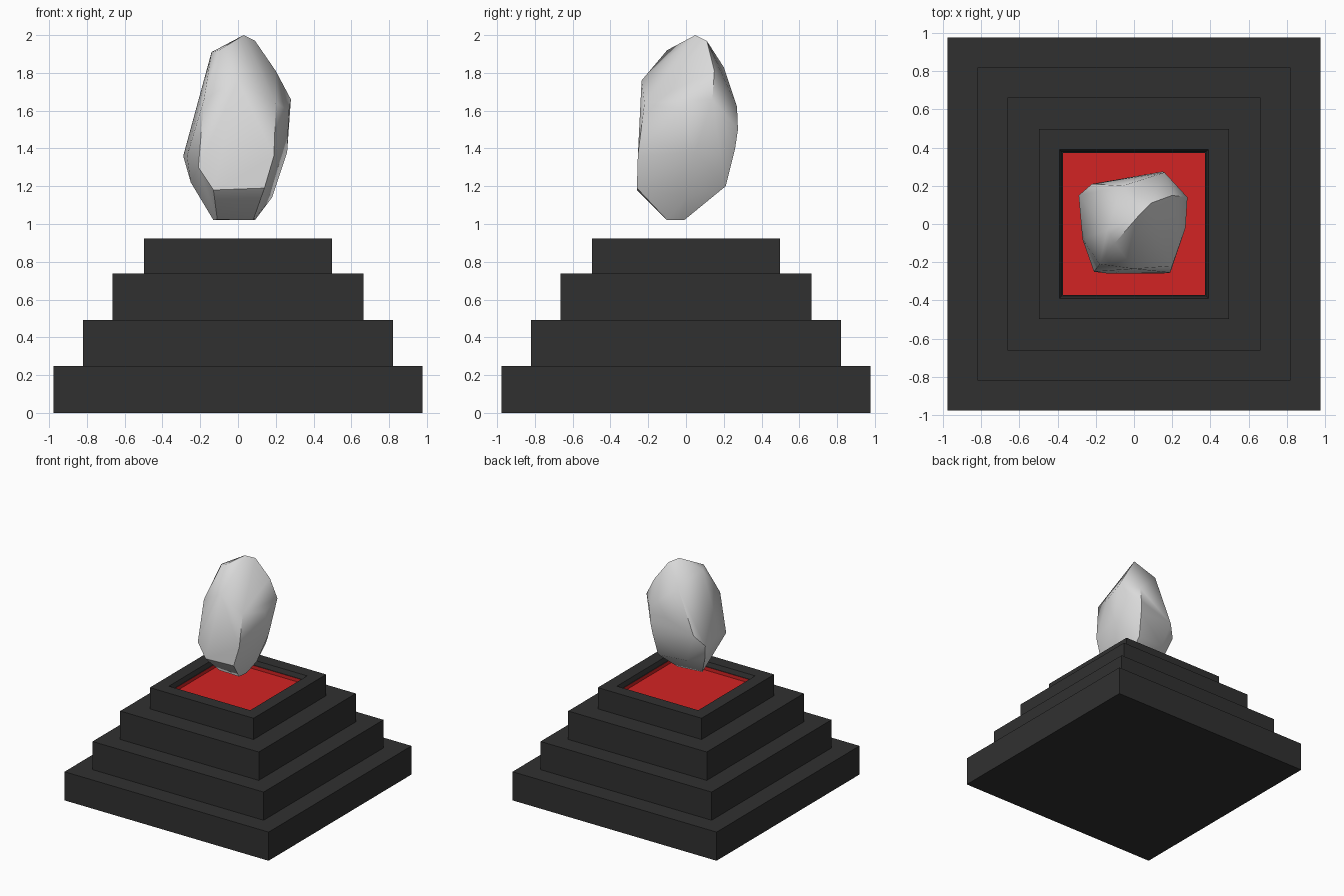
import bpy, bmesh, math

if "Cube" in bpy.data.objects:
    bpy.data.objects.remove(bpy.data.objects["Cube"])


def material(name, rgb):
    m = bpy.data.materials.new(name)
    m.diffuse_color = (*rgb, 1)
    m.use_nodes = True
    m.node_tree.nodes["Principled BSDF"].inputs["Base Color"].default_value = m.diffuse_color
    return m


DARK = material("charcoal stone", (0.03, 0.03, 0.03))
RED = material("red lining", (0.65, 0.017, 0.017))
PALE = material("pale rock", (0.7, 0.7, 0.7))


def add_object(name, bm, *mats):
    bmesh.ops.recalc_face_normals(bm, faces=bm.faces)
    me = bpy.data.meshes.new(name)
    bm.to_mesh(me)
    bm.free()
    ob = bpy.data.objects.new(name, me)
    bpy.context.collection.objects.link(ob)
    for m in mats:
        me.materials.append(m)
    return ob


# Stepped pedestal: square rings (half width, z) joined from the base up and into the tray
PROFILE = [(0.978, 0), (0.978, 0.248), (0.82, 0.248), (0.82, 0.492),
           (0.664, 0.492), (0.664, 0.738), (0.497, 0.738), (0.497, 0.922),
           (0.39, 0.922), (0.378, 0.885), (0.372, 0.885), (0.372, 0.855)]
bm = bmesh.new()
rings = [[bm.verts.new((sx * h, sy * h, z))
          for sx, sy in ((-1, -1), (1, -1), (1, 1), (-1, 1))] for h, z in PROFILE]
for a, b in zip(rings, rings[1:]):
    for i in range(4):
        j = (i + 1) % 4
        bm.faces.new((a[i], a[j], b[j], b[i]))
bm.faces.new(rings[0][::-1])
bm.faces.new(rings[-1])
# Red tray floor and lower wall
for f in bm.faces:
    if all(abs(v.co.x) < 0.375 for v in f.verts):
        f.material_index = 1
    elif min(v.co.z for v in f.verts) > 0.85 and max(abs(v.co.x) for v in f.verts) < 0.375:
        f.material_index = 1
add_object("stepped_pedestal", bm, DARK, RED)

# Floating faceted rock: hull of its corner points
POINTS = [
    (0.03, 0.05, 2.0), (-0.14, -0.03, 1.91), (0.09, 0.11, 1.97), (-0.10, -0.10, 1.92),
    (0.20, 0.15, 1.81), (0.28, 0.14, 1.66), (0.27, -0.02, 1.60), (0.26, 0.05, 1.38),
    (-0.29, 0.15, 1.36), (-0.25, 0.10, 1.22), (-0.27, -0.08, 1.36), (-0.22, 0.21, 1.45),
    (0.0, -0.235, 1.76), (-0.18, -0.21, 1.66), (0.20, -0.22, 1.64),
    (-0.21, -0.25, 1.30), (-0.13, -0.26, 1.18), (0.14, -0.26, 1.19), (0.19, -0.255, 1.36),
    (0.16, 0.27, 1.62), (0.15, 0.275, 1.50), (0.14, 0.26, 1.40), (-0.06, 0.20, 1.83),
    (0.12, 0.21, 1.20), (-0.14, 0.19, 1.21), (0.18, 0.0, 1.14),
    (-0.13, -0.04, 1.02), (-0.11, -0.10, 1.025), (0.08, -0.10, 1.02), (0.09, -0.01, 1.02)]
bm = bmesh.new()
for p in POINTS:
    bm.verts.new(p)
hull = bmesh.ops.convex_hull(bm, input=bm.verts)
bmesh.ops.delete(bm, geom=[v for v in bm.verts if not v.link_faces], context='VERTS')
rock = add_object("floating_rock", bm, PALE)
bpy.context.view_layer.objects.active = rock
rock.select_set(True)
bpy.ops.object.shade_smooth_by_angle(angle=math.radians(45))
